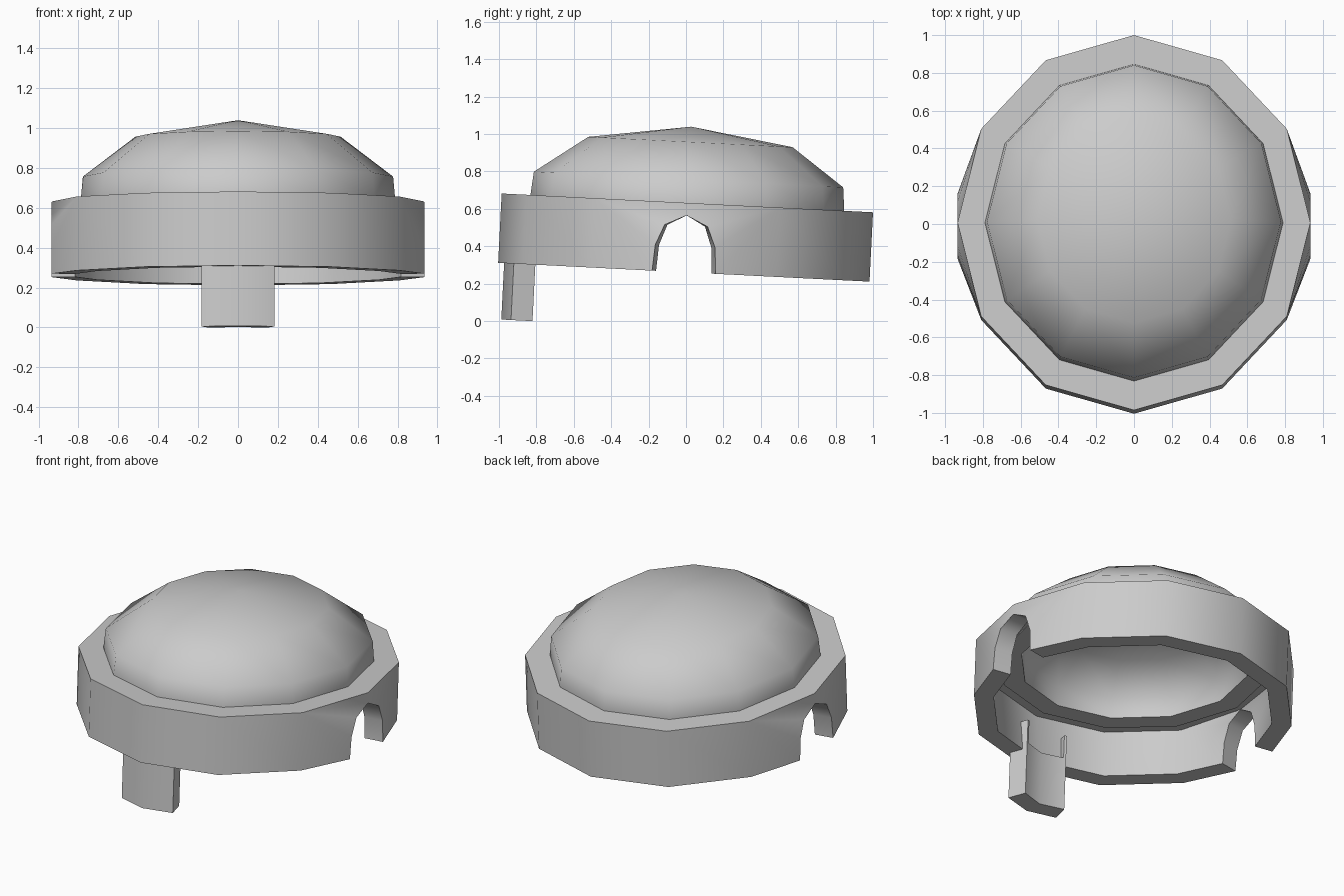
import bpy, bmesh
from math import sin, cos, radians
from mathutils import Matrix

cube = bpy.data.objects.get("Cube")
if cube:
    bpy.data.objects.remove(cube)

RX, RY = 0.934, 0.994          # outer radii of the band
TOP, BOTTOM = 0.632, 0.261     # band heights before tilting
CEILING = 0.57                 # underside of the band's top lip
LIP = 0.83                     # inner edge of the lip, buried in the dome wall
SEGMENTS = 12

grey = bpy.data.materials.new("plain grey")
grey.use_nodes = True
colour = (0.6, 0.6, 0.6, 1)
grey.diffuse_color = colour
grey.node_tree.nodes["Principled BSDF"].inputs["Base Color"].default_value = colour

# The whole model leans back slightly around its middle
PIVOT = 0.45
TILT = (Matrix.Translation((0, -0.002, PIVOT)) @ Matrix.Rotation(radians(-2.9), 4, 'X')
        @ Matrix.Translation((0, 0, -PIVOT)))


def rim(i, z, scale=1):
    a = radians(360 / SEGMENTS * i)
    return (RX * scale * cos(a), RY * scale * sin(a), z)


def build(faces, name, inset=None):
    """Mesh from faces; inset moves the copied inner vertices of a thick shell."""
    bm = bmesh.new()
    for points in faces:
        bm.faces.new([bm.verts.new(p) for p in points])
    bmesh.ops.remove_doubles(bm, verts=bm.verts, dist=0.0005)
    if inset:
        out = bmesh.ops.extrude_face_region(bm, geom=bm.faces[:], use_keep_orig=True)
        for v in out["geom"]:
            if isinstance(v, bmesh.types.BMVert):
                inset(v)
    bmesh.ops.recalc_face_normals(bm, faces=bm.faces)
    bm.transform(TILT)
    mesh = bpy.data.meshes.new(name)
    bm.to_mesh(mesh)
    bm.free()
    mesh.materials.append(grey)
    obj = bpy.data.objects.new(name, mesh)
    bpy.context.collection.objects.link(obj)
    bpy.ops.object.select_all(action='DESELECT')
    obj.select_set(True)
    bpy.context.view_layer.objects.active = obj
    bpy.ops.object.shade_smooth_by_angle(angle=radians(60))


def prism(outline, bottom, top, name):
    low = [(x, y, bottom) for x, y in outline]
    high = [(x, y, top) for x, y in outline]
    sides = [[low[i - 1], low[i], high[i], high[i - 1]] for i in range(len(outline))]
    build(sides + [low, high], name)


# Band: flat top lip, plain panels front and back, arched notch at each side
panels = []
for i in range(SEGMENTS):
    panels.append([rim(i, TOP), rim(i + 1, TOP), rim(i + 1, TOP, LIP), rim(i, TOP, LIP)])
    if i % 6 in (1, 2, 3, 4):
        panels.append([rim(i, TOP), rim(i + 1, TOP), rim(i + 1, BOTTOM), rim(i, BOTTOM)])
ARCH = [(0.17, BOTTOM), (0.16, 0.40), (0.115, 0.51), (0, 0.565)]
for sx in (-1, 1):
    for sy in (-1, 1):
        def flip(p):
            return (p[0] * sx, p[1] * sy, p[2])
        corner = flip(rim(1, TOP))
        arch = [flip((RX + 0.001, y, z)) for y, z in ARCH]
        panels.append([corner, flip(rim(1, BOTTOM)), arch[0]])
        for a, b in zip(arch, arch[1:]):
            panels.append([corner, a, b])
        panels.append([corner, arch[-1], flip(rim(0, TOP))])


def inset_band(v):
    share = 0.875
    if v.co.z > CEILING:
        on_lip = (v.co.x / RX) ** 2 + (v.co.y / RY) ** 2 < 0.9
        share = 0.98 if on_lip else 0.91
        v.co.z = CEILING
    v.co.x *= share
    v.co.y *= share


build(panels, "side_band", inset_band)

# Dome: closed thick shell lathed from (radius share, height) pairs
PROFILE = [(0, 1.04), (0.55, 0.958), (0.833, 0.757), (0.845, TOP), (0.845, 0.565),
           (0.71, 0.565), (0.71, 0.70), (0.50, 0.846), (0, 0.92)]
shell = []
for (r0, z0), (r1, z1) in zip(PROFILE, PROFILE[1:]):
    for i in range(SEGMENTS):
        corners = [rim(i, z0, r0), rim(i + 1, z0, r0), rim(i + 1, z1, r1), rim(i, z1, r1)]
        if r0 == 0:
            corners.pop(0)
        elif r1 == 0:
            corners.pop()
        shell.append(corners)
build(shell, "dome")

# Tab hanging from the front of the band, with a thin rib up each edge
prism([(-0.184, -0.91), (0, -0.962), (0.184, -0.91),
       (0.15, -0.795), (0, -0.842), (-0.15, -0.795)], -0.041, 0.30, "front_tab")
for side, name in ((-1, "right_tab_rib"), (1, "left_tab_rib")):
    prism([(side * 0.165, -0.85), (side * 0.15, -0.795),
           (side * 0.135, -0.80), (side * 0.15, -0.855)], 0.28, 0.45, name)
